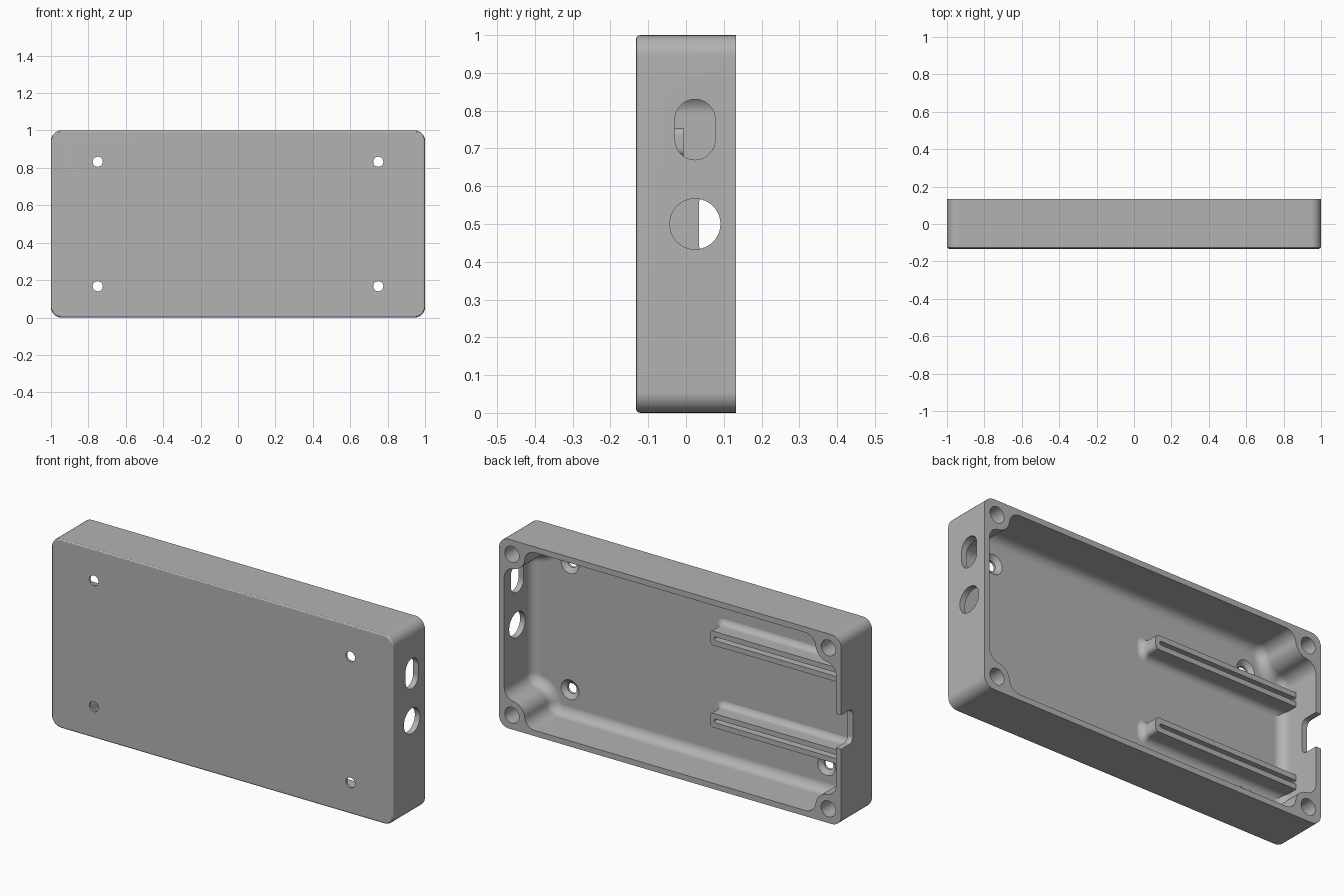
import bpy
import bmesh
from math import pi, sin, cos, sqrt, atan2, radians

if "Cube" in bpy.data.objects:
    bpy.data.objects.remove(bpy.data.objects["Cube"])

grey = bpy.data.materials.new("plain grey")
grey.use_nodes = True
colour = (0.45, 0.45, 0.45, 1)
grey.diffuse_color = colour
grey.node_tree.nodes["Principled BSDF"].inputs["Base Color"].default_value = colour

FRONT, BACK = -0.1325, 0.1325
MID = 0.5                      # centre height
WALL, FLOOR = 0.03, -0.1025    # wall thickness, inside face of the floor
RAIL_TOP = -0.007


def arc(cx, cz, r, a, b, n=8):
    return [(cx + r * cos(a + (b - a) * i / n), cz + r * sin(a + (b - a) * i / n))
            for i in range(n + 1)]


def rounded_rect(cx, cz, hx, hz, r, n=8):
    pts = []
    for k, (sx, sz) in enumerate([(1, 1), (-1, 1), (-1, -1), (1, -1)]):
        pts += arc(cx + sx * (hx - r), cz + sz * (hz - r), r, k * pi / 2, (k + 1) * pi / 2, n)
    return pts


def circle(cx, cz, r, n=40):
    return arc(cx, cz, r, 0, 2 * pi, n)[:-1]


def loft(name, layers, axis="y"):
    """Closed solid through stacked outlines; each layer is (depth, outline)."""
    bm = bmesh.new()
    rings = []
    for d, pts in layers:
        rings.append([bm.verts.new((u, d, v) if axis == "y" else (d, u, v)) for u, v in pts])
    for a, b in zip(rings, rings[1:]):
        for i in range(len(a)):
            j = (i + 1) % len(a)
            bm.faces.new((a[i], a[j], b[j], b[i]))
    bm.faces.new(rings[0])
    bm.faces.new(rings[-1])
    bmesh.ops.recalc_face_normals(bm, faces=bm.faces)
    mesh = bpy.data.meshes.new(name)
    bm.to_mesh(mesh)
    bm.free()
    mesh.materials.append(grey)
    ob = bpy.data.objects.new(name, mesh)
    bpy.context.collection.objects.link(ob)
    return ob


def activate(ob):
    bpy.ops.object.select_all(action="DESELECT")
    ob.select_set(True)
    bpy.context.view_layer.objects.active = ob


def cut(ob, cutter):
    activate(ob)
    mod = ob.modifiers.new("cut", "BOOLEAN")
    mod.operation = "DIFFERENCE"
    mod.solver = "EXACT"
    mod.object = cutter
    bpy.ops.object.modifier_apply(modifier=mod.name)
    bpy.data.objects.remove(cutter)


def finish(ob):
    activate(ob)
    bpy.ops.object.shade_smooth_by_angle(angle=radians(28))
    mod = ob.modifiers.new("even shading", "WEIGHTED_NORMAL")
    mod.keep_sharp = True


def cavity_outline(o):
    """Inner wall outline wrapped around four screw posts, shrunk by o."""
    hx, hz = 1 - WALL, MID - WALL
    px, pz = 0.925, MID - 0.075
    R, r = 0.075, 0.06
    ax, bz = hx - r, hz - r
    az = pz - sqrt((R + r) ** 2 - (px - ax) ** 2)
    bx = px - sqrt((R + r) ** 2 - (pz - bz) ** 2)
    to_a = atan2(az - pz, ax - px) % (2 * pi)
    to_b = atan2(bz - pz, bx - px) % (2 * pi)
    quarter = arc(ax, az, r - o, 0, to_a - pi)
    quarter += arc(px, pz, R + o, to_a, to_b, 14)[1:-1]
    quarter += arc(bx, bz, r - o, to_b - pi if to_b > pi else to_b + pi, pi / 2) \
        if to_b > pi else arc(bx, bz, r - o, to_b - pi, pi / 2)
    flip = quarter[::-1]
    pts = quarter + [(-x, z) for x, z in flip]
    pts += [(-x, -z) for x, z in quarter] + [(x, -z) for x, z in flip]
    return [(x, z + MID) for x, z in pts]


# Case: rounded block with a softened front edge
edge = 0.012
layers = []
for i in range(4):
    a = i / 3 * pi / 2
    o = edge * (1 - sin(a))
    layers.append((FRONT + edge * (1 - cos(a)),
                   rounded_rect(0, MID, 1 - o, MID - o, 0.055 - o)))
layers.append((BACK, rounded_rect(0, MID, 1, MID, 0.055)))
case = loft("case", layers)

# Open cavity with a filleted floor
fillet = 0.05
layers = []
for i in range(7):
    a = i / 6 * pi / 2
    layers.append((FLOOR + fillet * (1 - cos(a)), cavity_outline(fillet * (1 - sin(a)))))
layers.append((BACK + 0.05, cavity_outline(0)))
cut(case, loft("cavity_cutter", layers))

# Corner screw holes and countersunk floor holes
for sx in (-1, 1):
    for sz in (-1, 1):
        x, z = sx * 0.925, MID + sz * 0.425
        cut(case, loft("post_cutter", [(-0.07, circle(x, z, 0.042)),
                                       (BACK + 0.05, circle(x, z, 0.042))]))
        x, z = sx * 0.75, MID + sz * 0.333
        cut(case, loft("floor_cutter", [(FRONT - 0.05, circle(x, z, 0.027)),
                                        (FLOOR - 0.018, circle(x, z, 0.027)),
                                        (FLOOR, circle(x, z, 0.052)),
                                        (FLOOR + 0.05, circle(x, z, 0.052))]))

# Left wall: long slot and round opening
slot = rounded_rect(0.024, 0.75, 0.053, 0.08, 0.0529, 12)
hole = circle(0.024, 0.5, 0.067, 48)
for pts in (slot, hole):
    cut(case, loft("side_cutter", [(0.9, pts), (1.1, pts)], "x"))

# Right wall: notch open to the back
notch = rounded_rect(0.135, MID, 0.1, 0.09, 0.03)
cut(case, loft("notch_cutter", [(-1.1, notch), (-0.93, notch)], "x"))
finish(case)

# Two grooved rails with flared bases
flare = 0.035
for name, z in (("lower_rail", MID - 0.217), ("upper_rail", MID + 0.217)):
    layers = []
    for i in range(7):
        a = i / 6 * pi / 2
        o = flare * (1 - sin(a))
        pts = rounded_rect(-0.56, z, 0.425 + o, 0.0375 + o, 0.02 + o)
        layers.append((FLOOR - 0.001 + flare * (1 - cos(a)),
                       [(max(x, -0.985), v) for x, v in pts]))
    layers.append((RAIL_TOP, layers[-1][1]))
    rail = loft(name, layers)
    groove = rounded_rect(-0.566, z, 0.406, 0.01, 0.009)
    cut(rail, loft("groove_cutter", [(RAIL_TOP - 0.05, groove), (RAIL_TOP + 0.05, groove)]))
    finish(rail)
